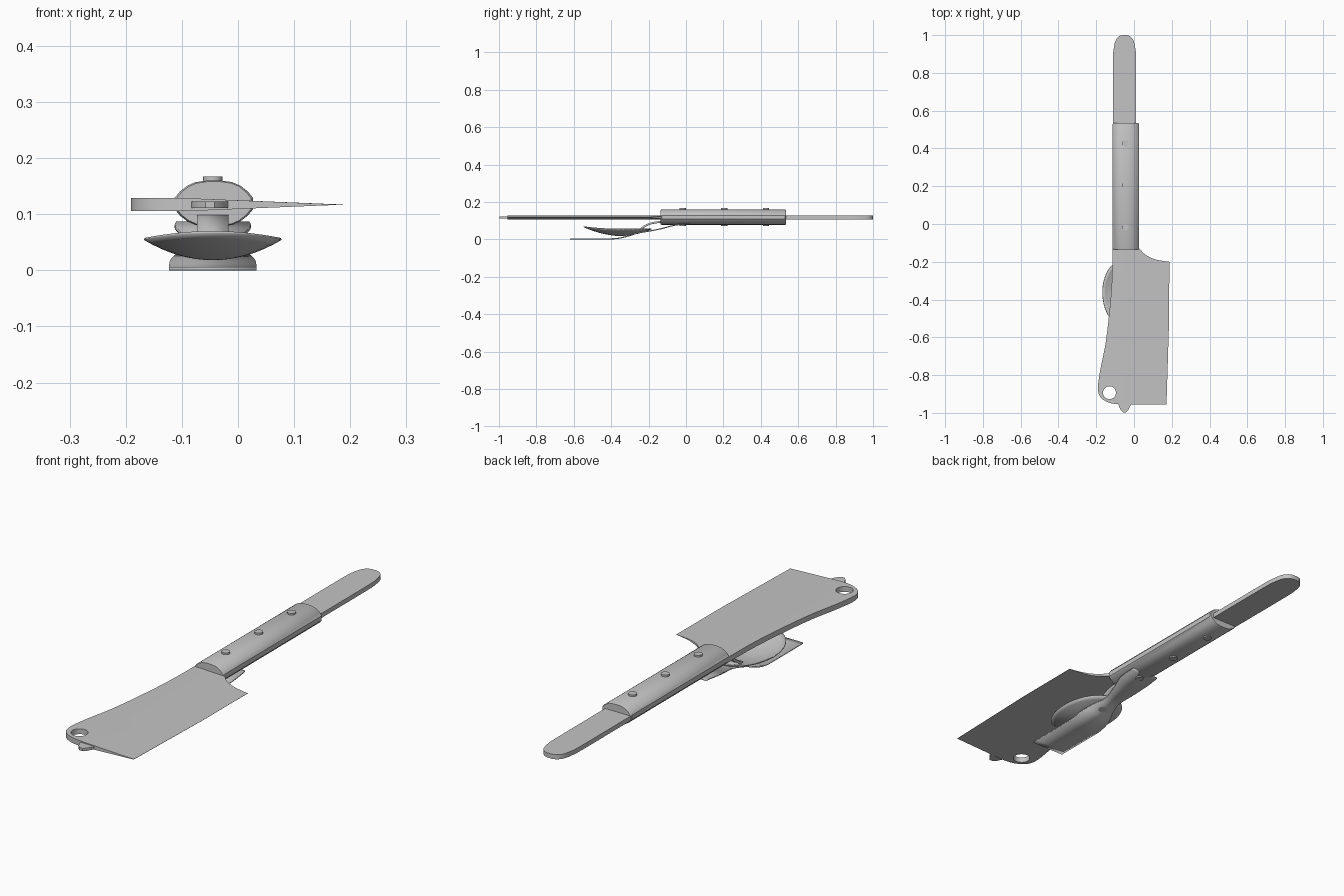
import bpy, bmesh, math
from mathutils import Vector

cube = bpy.data.objects.get("Cube")
if cube:
    bpy.data.objects.remove(cube, do_unlink=True)

CX = -0.045      # tool axis
MID = 0.117      # height of the blade plane

steel = bpy.data.materials.new("brushed_grey")
steel.use_nodes = True
GREY = (0.55, 0.55, 0.55, 1)
steel.diffuse_color = GREY
steel.node_tree.nodes["Principled BSDF"].inputs["Base Color"].default_value = GREY


def finish(name, bm, angle=35):
    bmesh.ops.recalc_face_normals(bm, faces=bm.faces)
    mesh = bpy.data.meshes.new(name)
    bm.to_mesh(mesh)
    bm.free()
    mesh.materials.append(steel)
    obj = bpy.data.objects.new(name, mesh)
    bpy.context.collection.objects.link(obj)
    bpy.ops.object.select_all(action='DESELECT')
    bpy.context.view_layer.objects.active = obj
    obj.select_set(True)
    bpy.ops.object.shade_smooth_by_angle(angle=math.radians(angle))
    return obj


def smooth_path(pts, steps=5):
    """Catmull-Rom through the points."""
    pts = [Vector(p) for p in pts]
    out = []
    for i in range(len(pts) - 1):
        a, b, c, d = pts[max(i - 1, 0)], pts[i], pts[i + 1], pts[min(i + 2, len(pts) - 1)]
        for s in range(steps):
            t = s / steps
            out.append(0.5 * (2 * b + (c - a) * t + (2 * a - 5 * b + 4 * c - d) * t * t
                              + (3 * b - 3 * c + d - a) * t ** 3))
    return out + [pts[-1]]


def slab(outline, half):
    """Flat plate from an outline in x and y."""
    bm = bmesh.new()
    face = bm.faces.new([bm.verts.new((p[0], p[1], MID - half)) for p in outline])
    up = bmesh.ops.extrude_face_region(bm, geom=[face])
    verts = [g for g in up["geom"] if isinstance(g, bmesh.types.BMVert)]
    bmesh.ops.translate(bm, verts=verts, vec=(0, 0, 2 * half))
    return bm


def strip(name, path, thick):
    """Bent sheet along points of (y, z, half width)."""
    bm = bmesh.new()
    last = None
    for y, z, w in smooth_path(path):
        row = [bm.verts.new((CX + s * w, y, z)) for s in (-1, 1)]
        if last:
            bm.faces.new((last[0], last[1], row[1], row[0]))
        last = row
    obj = finish(name, bm)
    mod = obj.modifiers.new("thickness", 'SOLIDIFY')
    mod.thickness, mod.offset = thick, 0
    return obj


# Cleaver blade: thick spine, wedge ground to the cutting edge
heel = smooth_path([(0.02, -0.12), (0.06, -0.162), (0.115, -0.188), (0.187, -0.2)])
spine = smooth_path([(-0.06, -0.955), (-0.125, -0.948), (-0.175, -0.92), (-0.191, -0.87),
                     (-0.178, -0.77), (-0.152, -0.64), (-0.132, -0.48), (-0.117, -0.3),
                     (-0.113, -0.12)])
bm = slab(heel + [(0.186, -0.5), (0.172, -0.955)] + spine, 0.0115)
GRIND = -0.09
bmesh.ops.bisect_plane(bm, geom=bm.verts[:] + bm.edges[:] + bm.faces[:],
                       plane_co=(GRIND, 0, 0), plane_no=(1, 0, 0))
for v in bm.verts:
    k = min(1, max(0.02, (0.187 - v.co.x) / (0.187 - GRIND)))
    v.co.z = MID + (v.co.z - MID) * k
blade = finish("cleaver_blade", bm, 15)

# Hanging hole
bpy.ops.mesh.primitive_cylinder_add(vertices=32, radius=0.034, depth=0.2,
                                    location=(-0.13, -0.893, MID))
cutter = bpy.context.object
cutter.name = "hole_cutter"
cutter.hide_render = True
cutter.hide_viewport = True
cutter.display_type = 'WIRE'
cut = blade.modifiers.new("hole", 'BOOLEAN')
cut.object, cut.operation, cut.solver = cutter, 'DIFFERENCE', 'EXACT'

# Slim inner knife, its rounded tip showing past the cleaver
half_tip = [(0.034, -0.2), (0.036, -0.94), (0.03, -0.965), (0.02, -0.985), (0.008, -0.997)]
tip = [(x - 0.05, y) for x, y in half_tip]
tip += [(-x - 0.05, y) for x, y in reversed(half_tip)]
finish("inner_knife", slab(tip, 0.006))

# Spreader at the far end
half_end = smooth_path([(0.061, 0.5), (0.061, 0.86), (0.057, 0.93), (0.047, 0.972),
                        (0.03, 0.993), (0.012, 1.0)], 4)
end = [(x - 0.05, y) for x, y in half_end]
end += [(-x - 0.05, y) for x, y in reversed(half_end)]
finish("spreader_blade", slab(end, 0.01))

# Handle: two domed scales around a flat tang
quarter = [(0.07, 0.01), (0.06, 0.022), (0.047, 0.032), (0.033, 0.038), (0.012, 0.041)]
section = quarter + [(-x, z) for x, z in reversed(quarter)]
section += [(-x, -z) for x, z in section]
bm = bmesh.new()
rings = []
for y, inset in ((-0.135, 0.95), (-0.13, 1), (0.53, 1), (0.535, 0.95)):
    rings.append([bm.verts.new((CX + 0.002 + x * inset, y, MID + 0.002 + z * inset))
                  for x, z in section])
for a, b in zip(rings, rings[1:]):
    for i in range(len(section)):
        j = (i + 1) % len(section)
        bm.faces.new((a[i], a[j], b[j], b[i]))
bm.faces.new(rings[0])
bm.faces.new(rings[-1])
finish("handle", bm, 30)

# Rivets through the handle
for i in range(3):
    bm = bmesh.new()
    bmesh.ops.create_cone(bm, cap_ends=True, segments=24, radius1=0.017, radius2=0.017,
                          depth=0.094)
    bmesh.ops.translate(bm, verts=bm.verts, vec=(CX, -0.018 + i * 0.223, MID + 0.003))
    finish("rivet_%d" % (i + 1), bm)

# Spoon bowl: dished egg shape with the tip turned up
bm = bmesh.new()
N, RINGS = 40, 8
centre = bm.verts.new((CX, -0.36, 0.02))
last = None
for r in range(1, RINGS + 1):
    t = r / RINGS
    ring = []
    for i in range(N):
        a = 2 * math.pi * i / N
        s = math.sin(a)
        z = 0.02 + 0.036 * t * t + 0.012 * t * max(0, -s) ** 2
        ring.append(bm.verts.new((CX + 0.122 * t * math.cos(a),
                                  -0.36 + t * s * (0.175 if s > 0 else 0.188), z)))
    for i in range(N):
        j = (i + 1) % N
        if last:
            bm.faces.new((last[i], last[j], ring[j], ring[i]))
        else:
            bm.faces.new((centre, ring[j], ring[i]))
    last = ring
bowl = finish("spoon_bowl", bm, 60)
shell = bowl.modifiers.new("thickness", 'SOLIDIFY')
shell.thickness, shell.offset = 0.004, 0

# Spoon neck and the spatula below it
strip("spoon_neck", [(-0.08, 0.096, 0.028), (-0.16, 0.091, 0.028), (-0.21, 0.077, 0.028),
                     (-0.25, 0.05, 0.028), (-0.29, 0.03, 0.022)], 0.01)
strip("spatula", [(0.02, 0.084, 0.065), (-0.06, 0.076, 0.067), (-0.13, 0.058, 0.05),
                  (-0.2, 0.044, 0.037), (-0.26, 0.034, 0.055), (-0.31, 0.018, 0.074),
                  (-0.37, 0.005, 0.078), (-0.45, 0.003, 0.078), (-0.62, 0.003, 0.078)], 0.006)
